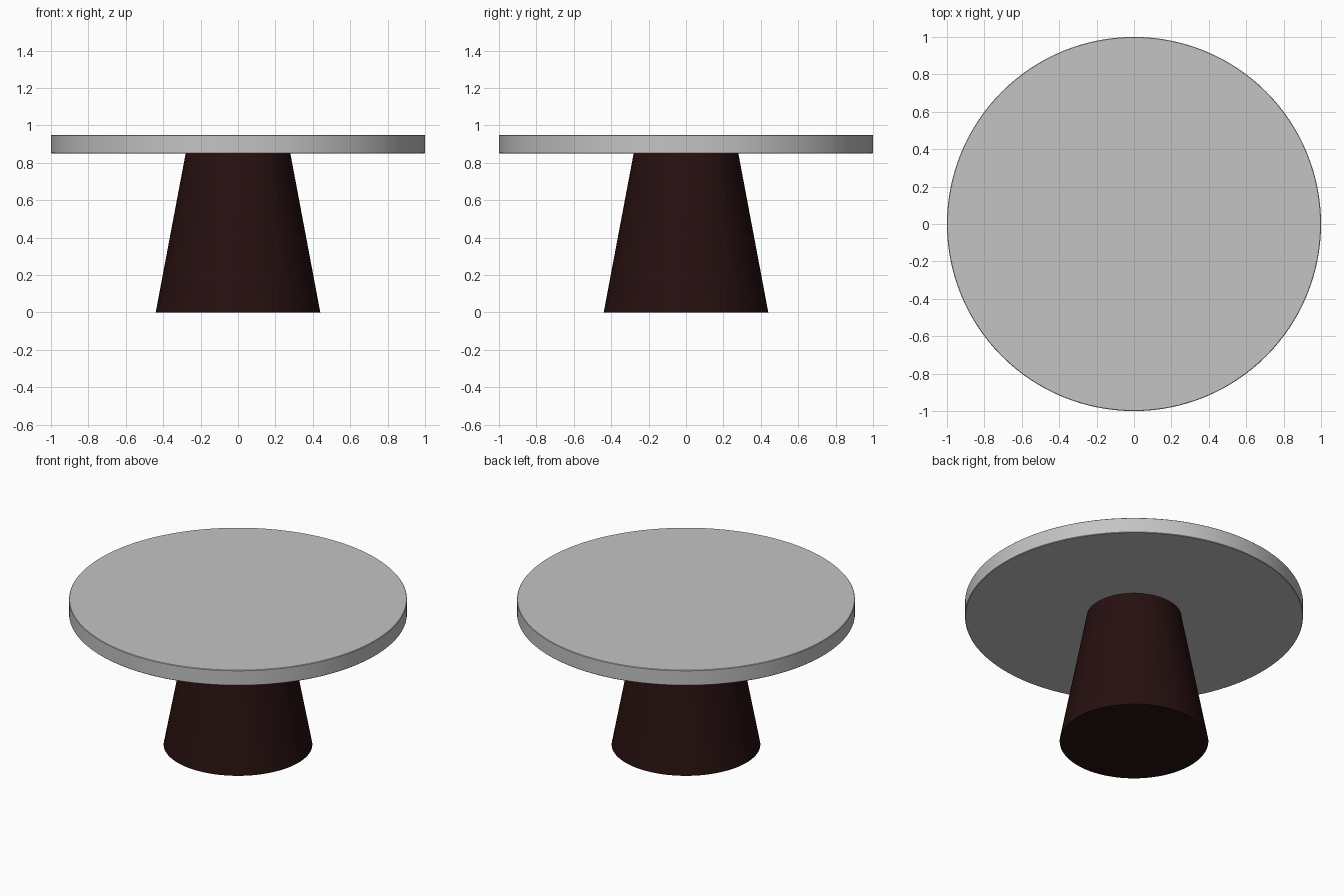
import bpy, math

if "Cube" in bpy.data.objects:
    bpy.data.objects.remove(bpy.data.objects["Cube"])

def material(name, rgb):
    m = bpy.data.materials.new(name)
    m.diffuse_color = (*rgb, 1)
    m.use_nodes = True
    m.node_tree.nodes["Principled BSDF"].inputs["Base Color"].default_value = m.diffuse_color
    return m

def lathe(name, profile, mat, sides=96):
    """Closed solid of revolution from (radius, z) rings, bottom to top."""
    verts, faces = [], []
    for r, z in profile:
        for i in range(sides):
            a = 2 * math.pi * i / sides
            verts.append((r * math.cos(a), r * math.sin(a), z))
    for k in range(len(profile) - 1):
        for i in range(sides):
            j = (i + 1) % sides
            faces.append((k * sides + i, k * sides + j,
                          (k + 1) * sides + j, (k + 1) * sides + i))
    faces.append(tuple(reversed(range(sides))))
    top = (len(profile) - 1) * sides
    faces.append(tuple(range(top, top + sides)))
    mesh = bpy.data.meshes.new(name)
    mesh.from_pydata(verts, [], faces)
    mesh.materials.append(mat)
    obj = bpy.data.objects.new(name, mesh)
    bpy.context.collection.objects.link(obj)
    bpy.ops.object.select_all(action='DESELECT')
    obj.select_set(True)
    bpy.context.view_layer.objects.active = obj
    bpy.ops.object.shade_smooth_by_angle(angle=math.radians(30))
    return obj

grey = material("light grey", (0.55, 0.55, 0.55))
brown = material("dark red brown", (0.02, 0.005, 0.005))

# Tapered pedestal
lathe("pedestal", [(0.44, 0), (0.28, 0.85)], brown)

# Round top with a fine eased edge
lathe("table_top", [(0.997, 0.85), (1, 0.853), (1, 0.947), (0.997, 0.95)], grey, 128)
